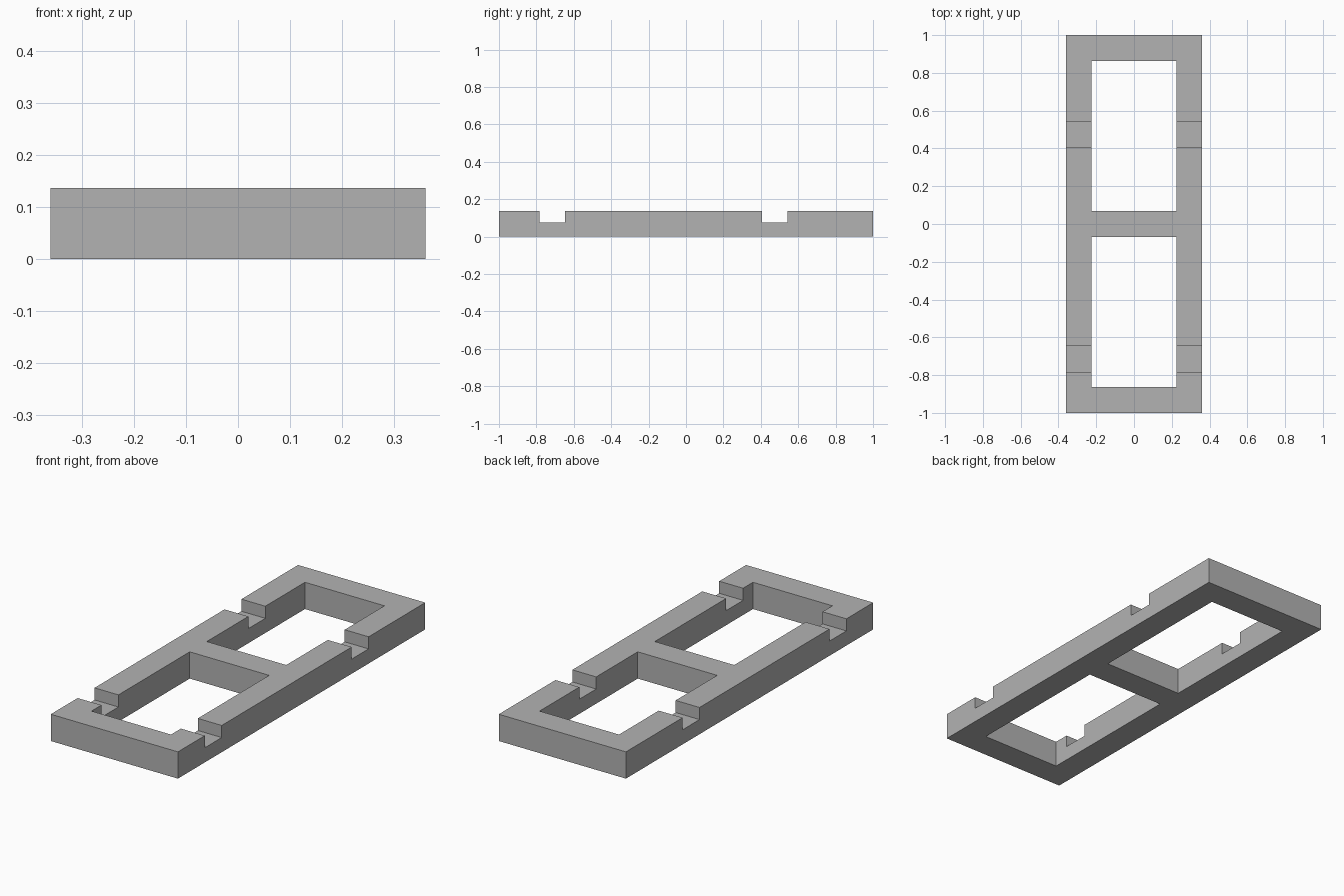
import bpy

cube = bpy.data.objects.get("Cube")
if cube:
    bpy.data.objects.remove(cube, do_unlink=True)

HEIGHT = 0.137
HALF_WIDTH = 0.36
OPENING_HALF = 0.225
NOTCH_FLOOR = 0.075

grey = bpy.data.materials.new("plain grey")
grey.use_nodes = True
colour = (0.45, 0.45, 0.45, 1)
grey.diffuse_color = colour
grey.node_tree.nodes["Principled BSDF"].inputs["Base Color"].default_value = colour


def box(name, x, y, z):
    """Box from (low, high) ranges on each axis."""
    bpy.ops.mesh.primitive_cube_add(size=1)
    obj = bpy.context.object
    obj.name = name
    for v in obj.data.vertices:
        v.co = [r[0] if c < 0 else r[1] for c, r in zip(v.co, (x, y, z))]
    return obj


def cut(target, cutter):
    """Subtract the cutter from the target and discard it."""
    cutter.hide_render = True
    mod = target.modifiers.new("cut", "BOOLEAN")
    mod.operation = "DIFFERENCE"
    mod.solver = "EXACT"
    mod.object = cutter
    bpy.context.view_layer.objects.active = target
    bpy.ops.object.modifier_apply(modifier=mod.name)
    bpy.data.objects.remove(cutter, do_unlink=True)


# Solid slab that becomes the frame
frame = box("notched_frame", (-HALF_WIDTH, HALF_WIDTH), (-1, 1), (0, HEIGHT))
frame.data.materials.append(grey)

# Two openings, leaving the end bars and the middle bar
for span in ((-0.863, -0.069), (0.069, 0.863)):
    cut(frame, box("opening_cutter", (-OPENING_HALF, OPENING_HALF), span, (-1, 1)))

# Cross notches in the top of both side rails
for span in ((-0.783, -0.646), (0.405, 0.542)):
    cut(frame, box("notch_cutter", (-1, 1), span, (NOTCH_FLOOR, 1)))
